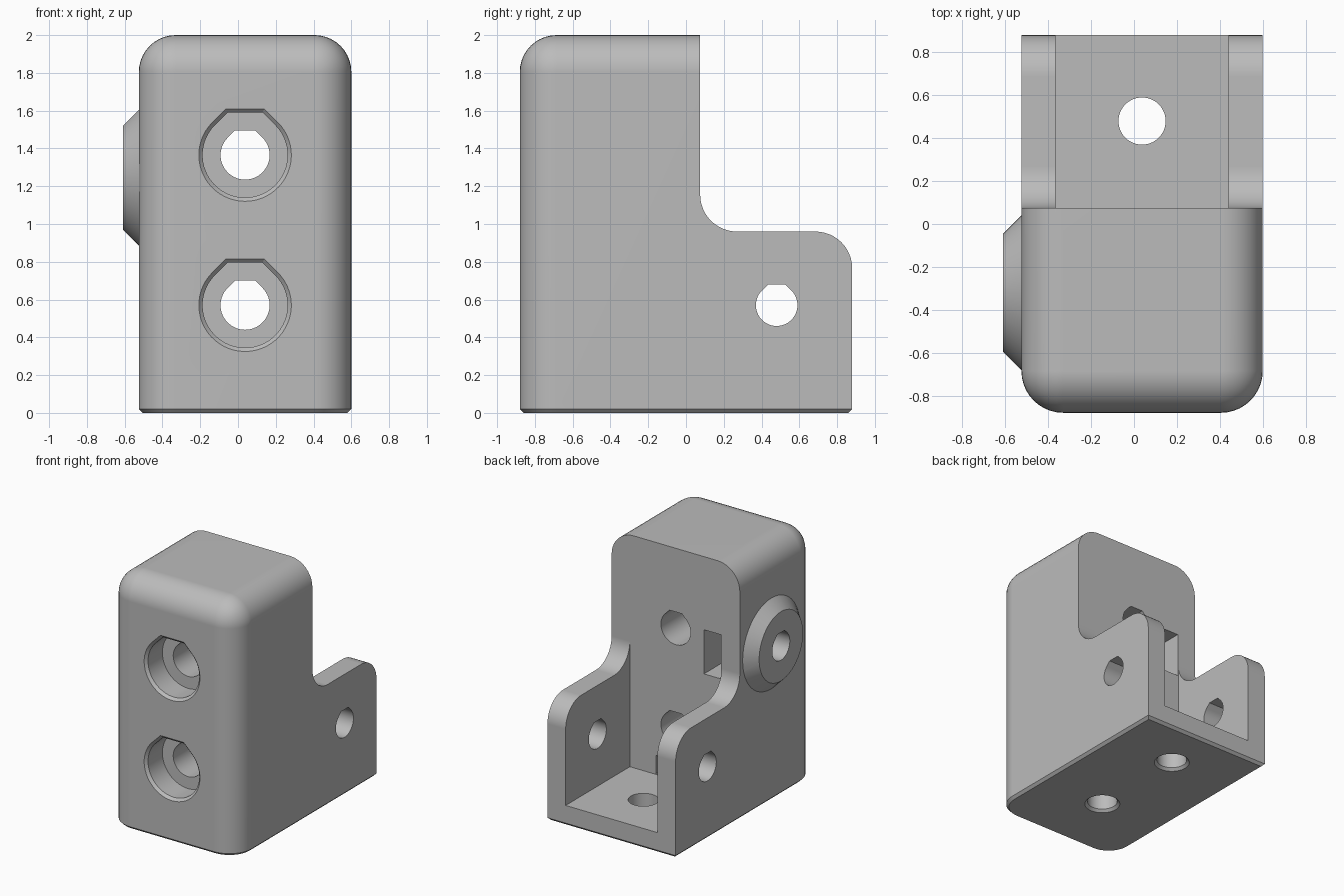
import bpy, bmesh
from math import sin, cos, pi, radians, sqrt

cube = bpy.data.objects.get("Cube")
if cube:
    bpy.data.objects.remove(cube, do_unlink=True)

# Overall dimensions
X0, X1, Y, H = -0.525, 0.6, 0.88, 2.0
MID = (X0 + X1) / 2
WALL, R, CHAMFER = 0.16, 0.195, 0.02
BACK, STEP = 0.075, 0.96          # tower rear face, top of side walls
SCREW_Y, BOSS_Y, LOW_Z, HIGH_Z, BOSS_Z = 0.48, -0.32, 0.57, 1.365, 1.245

grey = bpy.data.materials.new("plain grey")
grey.use_nodes = True
grey.diffuse_color = (0.5, 0.5, 0.5, 1)
grey.node_tree.nodes["Principled BSDF"].inputs["Base Color"].default_value = grey.diffuse_color


def make(name, bm):
    bmesh.ops.recalc_face_normals(bm, faces=bm.faces)
    mesh = bpy.data.meshes.new(name)
    bm.to_mesh(mesh)
    bm.free()
    mesh.materials.append(grey)
    obj = bpy.data.objects.new(name, mesh)
    bpy.context.collection.objects.link(obj)
    return obj


def arc(cx, cy, r, a0, a1, n):
    return [(cx + r * cos(radians(a0 + (a1 - a0) * i / n)),
             cy + r * sin(radians(a0 + (a1 - a0) * i / n))) for i in range(n + 1)]


CIRCLE = arc(0, 0, 1, 0, 360, 48)[:-1]
# Round hole with 45 degree shoulders and a flat top
TEARDROP = arc(0, 0, 1, 135, 405, 40) + [(sqrt(2) - 1, 1), (1 - sqrt(2), 1)]


def loft(name, shape, axis, centre, stations):
    """Skin a shape through (position, scale) stations along an axis."""
    bm = bmesh.new()
    rings = []
    for pos, s in stations:
        ring = []
        for u, v in shape:
            co = [centre[0] + u * s, centre[1] + v * s]
            co.insert("xyz".index(axis), pos)
            ring.append(bm.verts.new(co))
        rings.append(ring)
    n = len(shape)
    for a, b in zip(rings, rings[1:]):
        for i in range(n):
            j = (i + 1) % n
            bm.faces.new((a[i], a[j], b[j], b[i]))
    bm.faces.new(rings[0])
    bm.faces.new(rings[-1])
    return make(name, bm)


def box_mesh(x0, x1, y0, y1, z0, z1):
    bm = bmesh.new()
    bmesh.ops.create_cube(bm, size=1)
    for v in bm.verts:
        v.co = (x1 if v.co.x > 0 else x0, y1 if v.co.y > 0 else y0, z1 if v.co.z > 0 else z0)
    return bm


def combine(target, tool, operation="DIFFERENCE"):
    mod = target.modifiers.new(tool.name, "BOOLEAN")
    mod.object, mod.operation, mod.solver = tool, operation, "EXACT"
    bpy.ops.object.select_all(action="DESELECT")
    bpy.context.view_layer.objects.active = target
    target.select_set(True)
    bpy.ops.object.modifier_apply(modifier=mod.name)
    bpy.data.objects.remove(tool, do_unlink=True)


# Block with rounded front and top edges and a chamfered foot
bm = box_mesh(X0, X1, -Y, Y, 0, H)


def rounded(e):
    a, b = (v.co for v in e.verts)
    front = a.y < 0 and b.y < 0
    top = a.z > 1 and b.z > 1
    rear = a.y > 0 and b.y > 0
    return (top and not rear) or (front and abs(a.x - b.x) < 0.01)


bmesh.ops.bevel(bm, geom=[e for e in bm.edges if rounded(e)], offset=R,
                segments=10, profile=0.5, affect="EDGES")
foot = [e for e in bm.edges if all(abs(v.co.z) < 1e-4 for v in e.verts)]
bmesh.ops.bevel(bm, geom=foot, offset=CHAMFER, segments=1, affect="EDGES")
bracket = make("bracket", bm)

# Step behind the tower with a fillet and a rounded shoulder
step = ([(BACK, 2.2)] + arc(BACK + R, STEP + R, R, 180, 270, 12)
        + arc(Y - R, STEP - R, R, 90, 0, 12) + [(1, STEP - R), (1, 2.2)])
combine(bracket, loft("step_cutter", step, "x", (0, 0), [(-1, 1), (1, 1)]))

# Channel between the side walls
combine(bracket, make("channel_cutter", box_mesh(X0 + WALL, X1 - WALL, BACK, 1, WALL, 1.5)))

# Conical boss on the side
combine(bracket, loft("boss", CIRCLE, "x", (BOSS_Y, BOSS_Z),
                      [(-0.61, 0.275), (X0, 0.36), (-0.45, 0.36)]), "UNION")

# Counterbored front holes
for z in (LOW_Z, HIGH_Z):
    combine(bracket, loft("front_hole", TEARDROP, "y", (MID, z),
                          [(-Y - 0.02, 0.265), (-Y + 0.02, 0.225), (-0.68, 0.225),
                           (-0.68, 0.13), (0.2, 0.13)]))

# Side wall holes and floor hole
combine(bracket, loft("side_hole", TEARDROP, "x", (SCREW_Y, LOW_Z), [(-1, 0.11), (1, 0.11)]))
for y, top in ((SCREW_Y, 0.3), (BOSS_Y, 0.4)):
    combine(bracket, loft("floor_hole", CIRCLE, "z", (MID, y),
                          [(-0.02, 0.15), (0.02, 0.11), (top, 0.11)]))

# Boss hole and the nut slots reached from the rear
combine(bracket, loft("boss_hole", TEARDROP, "x", (BOSS_Y, BOSS_Z), [(-0.7, 0.11), (-0.12, 0.11)]))
combine(bracket, make("side_nut_slot", box_mesh(-0.36, -0.21, -0.5, 0.2, BOSS_Z - 0.175, BOSS_Z + 0.175)))
combine(bracket, make("floor_nut_slot", box_mesh(MID - 0.175, MID + 0.175, -0.5, 0.2, 0.165, 0.31)))

# Smooth curves, flat faces kept flat
bpy.ops.object.shade_smooth_by_angle(angle=radians(30))
normals = bracket.modifiers.new("weighted_normals", "WEIGHTED_NORMAL")
normals.keep_sharp = True
